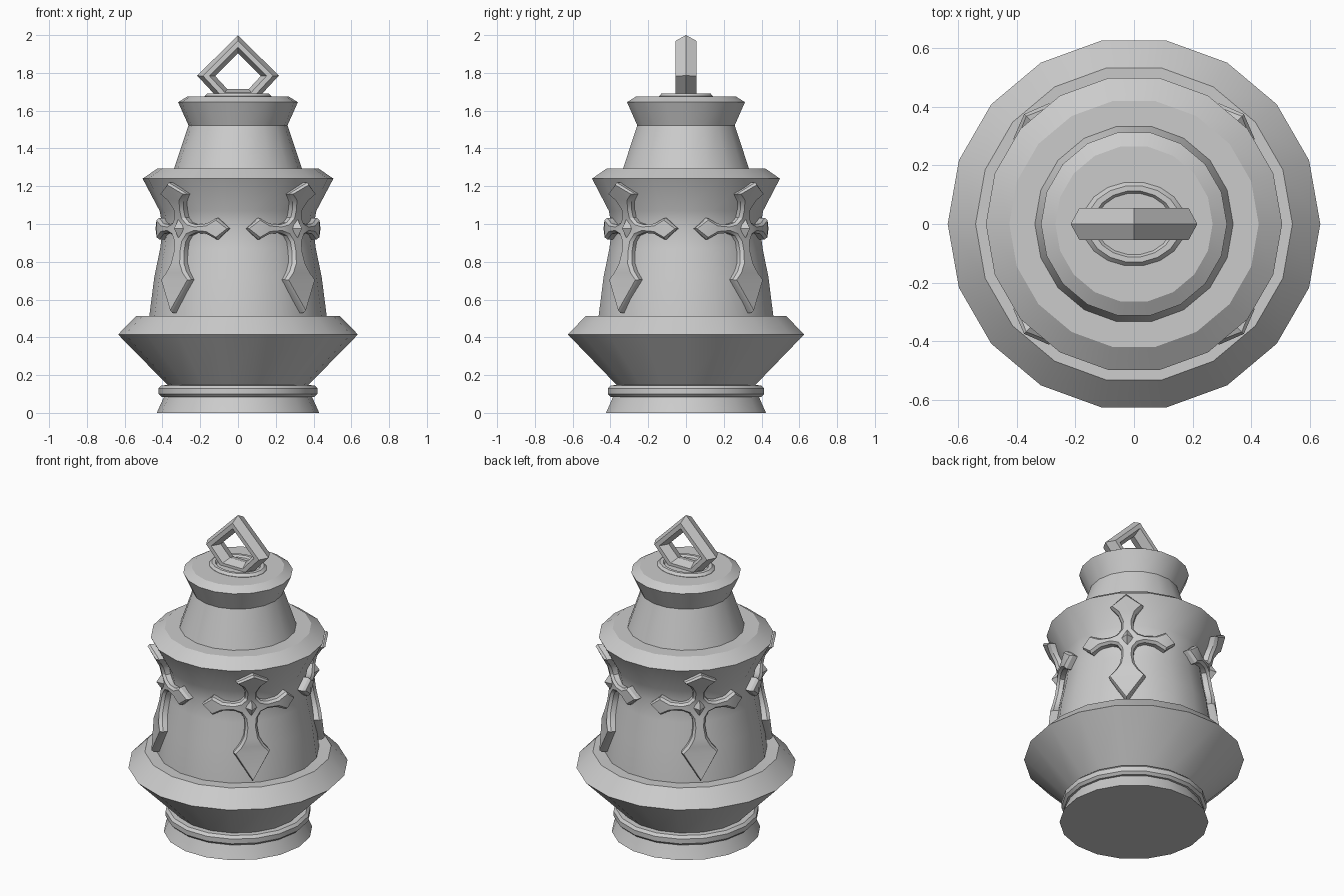
import bpy, bmesh
from math import cos, sin, pi, radians

if "Cube" in bpy.data.objects:
    bpy.data.objects.remove(bpy.data.objects["Cube"])


def finish(name, bm, angle=30):
    bmesh.ops.recalc_face_normals(bm, faces=bm.faces[:])
    mesh = bpy.data.meshes.new(name)
    bm.to_mesh(mesh)
    bm.free()
    ob = bpy.data.objects.new(name, mesh)
    bpy.context.collection.objects.link(ob)
    bpy.ops.object.select_all(action='DESELECT')
    ob.select_set(True)
    bpy.context.view_layer.objects.active = ob
    bpy.ops.object.shade_smooth_by_angle(angle=radians(angle))
    return ob


def lathe(name, profile, sides=18, sy=1.0):
    """Turn an (r, z) profile around z and cap both ends."""
    bm = bmesh.new()
    rings = []
    for r, z in profile:
        rings.append([bm.verts.new((r * cos(2 * pi * i / sides),
                                    r * sy * sin(2 * pi * i / sides), z))
                      for i in range(sides)])
    for a, b in zip(rings, rings[1:]):
        for i in range(sides):
            j = (i + 1) % sides
            bm.faces.new((a[i], a[j], b[j], b[i]))
    bm.faces.new(rings[0])
    bm.faces.new(rings[-1])
    return finish(name, bm)


# Main turned body
wall = [(0.47, 0.51), (0.443, 0.72), (0.412, 0.87), (0.398, 0.98),
        (0.415, 1.07), (0.505, 1.24)]
lathe("bell_body",
      [(0.43, 0), (0.392, 0.085), (0.37, 0.145), (0.635, 0.415), (0.54, 0.512)]
      + wall +
      [(0.425, 1.295), (0.338, 1.295), (0.262, 1.522), (0.317, 1.645), (0.268, 1.675)])

# Rounded band above the foot
lathe("base_band", [(0.36, 0.083), (0.405, 0.085), (0.42, 0.1), (0.42, 0.13),
                    (0.405, 0.146), (0.36, 0.147)])

# Shallow oval seat with a recess
lathe("loop_seat", [(0.178, 1.67), (0.178, 1.677), (0.162, 1.692), (0.14, 1.692),
                    (0.13, 1.68)], sy=0.81)

# Hanging loop: five corners, six-sided section
corners = [(0, 0.218), (0.216, 0.003), (0.1, -0.122), (-0.1, -0.122), (-0.216, 0.003)]
section = [(1, 0), (0.86, 0.055), (0.7, 0.055), (0.56, 0), (0.7, -0.055), (0.86, -0.055)]
bm = bmesh.new()
rings = [[bm.verts.new((x * s, y, 1.782 + z * s)) for s, y in section] for x, z in corners]
for k in range(5):
    a, b = rings[k], rings[(k + 1) % 5]
    for i in range(6):
        j = (i + 1) % 6
        bm.faces.new((a[i], a[j], b[j], b[i]))
finish("hanging_loop", bm)


def wall_radius(z):
    for (r0, z0), (r1, z1) in zip(wall, wall[1:]):
        if z <= z1:
            return r0 + (r1 - r0) * (z - z0) / (z1 - z0)
    return wall[-1][0]


def wrap(bm, angle):
    """Wrap flat (u, height, v) geometry onto the waisted wall."""
    for v in bm.verts:
        u, h, z = v.co.x, v.co.y, v.co.z + 0.975
        a = angle + u / 0.43
        r = wall_radius(z) + h
        v.co = (r * cos(a), r * sin(a), z)


# Crosses with pointed ends and a raised stud, one on each diagonal
half = [(0.085, 0.185), (0.05, 0.145), (0.033, 0.1), (0.036, 0.06), (0.06, 0.033),
        (0.1, 0.022), (0.165, 0.027), (0.225, 0.058), (0.293, 0), (0.225, -0.058),
        (0.165, -0.027), (0.1, -0.022), (0.06, -0.036), (0.038, -0.07),
        (0.034, -0.12), (0.042, -0.18), (0.065, -0.225), (0.1, -0.27)]
outline = [(0, 0.245)] + half + [(0, -0.445)] + [(-u, v) for u, v in reversed(half)]
for k, label in enumerate(("back_right", "back_left", "front_left", "front_right")):
    angle = pi / 4 + k * pi / 2
    bm = bmesh.new()
    back = [bm.verts.new((u, -0.02, v)) for u, v in outline]
    front = [bm.verts.new((u, 0.025, v)) for u, v in outline]
    n = len(outline)
    for i in range(n):
        j = (i + 1) % n
        bm.faces.new((back[i], back[j], front[j], front[i]))
    bm.faces.new(back[::-1])
    cap = bm.faces.new(front)
    bmesh.ops.recalc_face_normals(bm, faces=bm.faces[:])
    bmesh.ops.inset_region(bm, faces=[cap], thickness=0.013, depth=0)
    for v in cap.verts:
        v.co.y = 0.042
    bmesh.ops.triangulate(bm, faces=[f for f in bm.faces if len(f.verts) > 4])
    wrap(bm, angle)
    finish("cross_" + label, bm)

    bm = bmesh.new()
    rim = [bm.verts.new((u, 0.03, v)) for u, v in
           ((0, 0.062), (0.045, 0), (0, -0.062), (-0.045, 0))]
    tip = bm.verts.new((0, 0.08, 0))
    for i in range(4):
        bm.faces.new((rim[i], rim[(i + 1) % 4], tip))
    bm.faces.new(rim[::-1])
    wrap(bm, angle)
    finish("stud_" + label, bm, 20)
